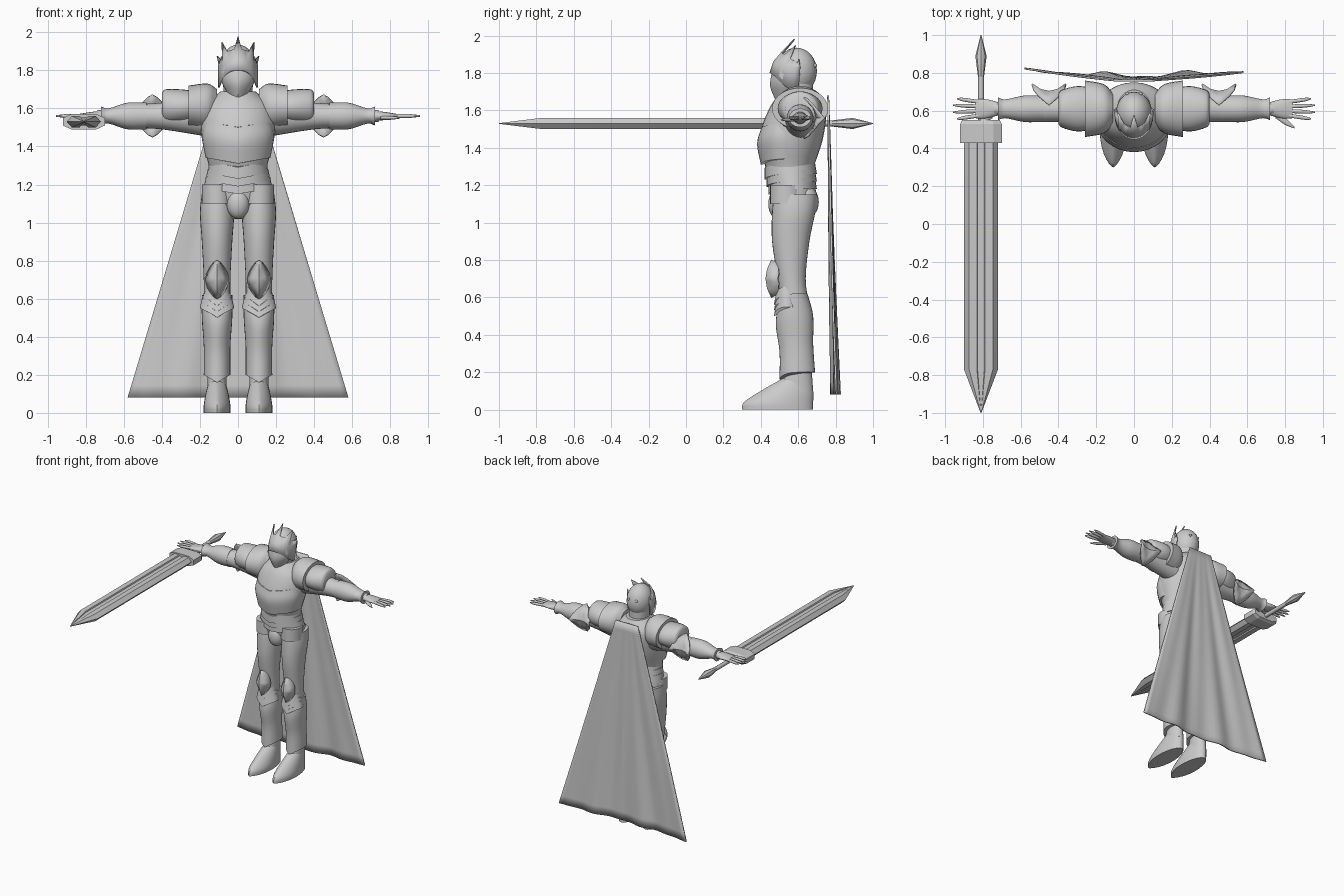
import bpy, bmesh, math
from mathutils import Vector

cube = bpy.data.objects.get("Cube")
if cube:
    bpy.data.objects.remove(cube)

GREY = (0.6, 0.6, 0.6, 1)
plain_grey = bpy.data.materials.new("plain grey")
plain_grey.use_nodes = True
plain_grey.diffuse_color = GREY
plain_grey.node_tree.nodes["Principled BSDF"].inputs["Base Color"].default_value = GREY

SIDES = 28
LEG_X, ARM_Y, ARM_Z = .11, .61, 1.56
SWORD_X, SWORD_Z = -.81, 1.53


def make(name, verts, faces, angle=35, thickness=0):
    """Mesh object with outward normals and sharp-edged smooth shading."""
    mesh = bpy.data.meshes.new(name)
    mesh.from_pydata([tuple(v) for v in verts], [], faces)
    bm = bmesh.new()
    bm.from_mesh(mesh)
    bmesh.ops.recalc_face_normals(bm, faces=bm.faces)
    bm.to_mesh(mesh)
    bm.free()
    mesh.materials.append(plain_grey)
    ob = bpy.data.objects.new(name, mesh)
    bpy.context.collection.objects.link(ob)
    if thickness:
        plate = ob.modifiers.new("thickness", "SOLIDIFY")
        plate.thickness, plate.offset = thickness, 0
    bpy.ops.object.select_all(action="DESELECT")
    ob.select_set(True)
    bpy.context.view_layer.objects.active = ob
    bpy.ops.object.shade_smooth_by_angle(angle=math.radians(angle))
    return ob


def both(ob):
    """Name the part left and add its mirrored right twin."""
    twin = ob.copy()
    twin.data = ob.data.copy()
    for v in twin.data.vertices:
        v.co.x *= -1
    twin.data.flip_normals()
    twin.name, ob.name = "right_" + ob.name, "left_" + ob.name
    bpy.context.collection.objects.link(twin)


def smooth(rows, steps=4):
    """Run a smooth curve through the profile rows."""
    p = [Vector(row) for row in rows]
    p = [2 * p[0] - p[1]] + p + [2 * p[-1] - p[-2]]
    curve = []
    for a, b, c, d in zip(p, p[1:], p[2:], p[3:]):
        for k in range(steps):
            t = k / steps
            curve.append(b + ((c - a) * t + (2 * a - 5 * b + 4 * c - d) * t * t
                              + (3 * b - 3 * c + d - a) * t ** 3) / 2)
    return curve + [p[-2]]


def circle(sides=SIDES):
    return [(math.cos(math.tau * i / sides), math.sin(math.tau * i / sides)) for i in range(sides)]


def loft(name, rings, angle=35):
    """Skin a list of rings and cap both ends."""
    n = len(rings[0])
    verts = [point for ring in rings for point in ring]
    faces = [(k * n + i, k * n + (i + 1) % n, (k + 1) * n + (i + 1) % n, (k + 1) * n + i)
             for k in range(len(rings) - 1) for i in range(n)]
    faces += [tuple(range(n)), tuple(range(len(verts) - n, len(verts)))]
    return make(name, verts, faces, angle)


def upright(name, rows, x=0, dip=0, point=1):
    """Loft up z from rows of height, half width, front and back."""
    rings = []
    for z, width, front, back in smooth(rows):
        ring = []
        for c, s in circle():
            ahead = s < -.001
            w = math.copysign(abs(c) ** (point if ahead else 1), c)
            drop = dip * (1 - abs(c)) if ahead else 0
            ring.append((x + width * w, (front + back + s * (back - front)) / 2, z - drop))
        rings.append(ring)
    return loft(name, rings)


def sideways(name, rows, z=ARM_Z, y=ARM_Y, lean=0):
    """Loft along x from rows of distance, half depth and half height."""
    start = rows[0][0]
    return loft(name, [[(x, y + lean * (x - start) + depth * c, z + height * s) for c, s in circle()]
                       for x, depth, height in smooth(rows)])


def along_sword(name, rows, outline, angle=20):
    """Loft an outline along y from rows of distance, half width and half height."""
    return loft(name, [[(SWORD_X + p * width, y, SWORD_Z + q * height) for p, q in outline]
                       for y, width, height in rows], angle)


def ball(name, centre, size):
    bm = bmesh.new()
    bmesh.ops.create_uvsphere(bm, u_segments=24, v_segments=16, radius=1)
    verts = [[c + s * q for c, s, q in zip(centre, size, v.co)] for v in bm.verts]
    faces = [[v.index for v in f.verts] for f in bm.faces]
    bm.free()
    return make(name, verts, faces)


def dish(name, centre, width, height, ends, sides):
    """Pointed diamond plate whose tips and sides sweep along y."""
    verts = [centre]
    n = 16
    for reach in (.5, 1):
        for c, s in circle(n):
            px, pz = (math.copysign(abs(v) ** 1.4, v) * reach for v in (c, s))
            sweep = (ends * abs(s) + sides * abs(c)) * reach * reach
            verts.append((centre[0] + width * px, centre[1] + sweep, centre[2] + height * pz))
    faces = []
    for i in range(n):
        a, b = 1 + i, 1 + (i + 1) % n
        faces += [(0, a, b), (a, a + n, b + n, b)]
    return make(name, verts, faces, 40, .01)


# Helmet, visor and collar
ball("helmet", (0, .59, 1.81), (.095, .11, .125))
upright("neck", [(1.6, .07, .53, .68), (1.75, .08, .5, .68)])
upright("visor", [(1.67, .05, .48, .58), (1.75, .09, .45, .62), (1.83, .09, .46, .62)], dip=.02, point=1.3)
upright("collar", [(1.6, .1, .46, .74), (1.68, .09, .48, .7)], dip=.04)
both(ball("helmet_rivet", (.035, .69, 1.84), (.01, .01, .01)))

# Spiked brow crest, wrapped round the front of the helmet
low, middle, top = [], [], []
count = 17
for i in range(count):
    turn = math.radians(200 * i / (count - 1) - 100)
    s, c = math.sin(turn), math.cos(turn)
    low.append((.1 * s, .58 - .13 * c, 1.8 - .09 * abs(s) ** 3))
    middle.append((.1 * s, .59 - .12 * c, 1.86 - .03 * abs(s)))
    if i % 4 == 0:
        top.append((.11 * s, .6 - .02 * c, 1.89 + .09 * c))
    else:
        top.append((.09 * s, .6 - .09 * c, 1.85 + .06 * c))
make("crest", low + middle + top, [(k + i, k + i + 1, k + i + 1 + count, k + i + count)
                                   for k in (0, count) for i in range(count - 1)], 30, .008)

# Torso, breastplate and waist bands
upright("torso", [(1.19, .16, .45, .69), (1.28, .15, .43, .68), (1.44, .19, .39, .73),
                  (1.6, .19, .44, .75), (1.69, .09, .5, .71)])
upright("breastplate", [(1.34, .17, .4, .65), (1.45, .19, .38, .67), (1.53, .18, .4, .67)], dip=.03, point=1.1)
for i in range(3):
    z, width, front = 1.29 - .04 * i, .15 + .01 * i, .42 + .01 * i
    upright("waist_band", [(z - .03, width + .01, front, .7), (z + .03, width, front, .69)], dip=.03)

# Hips, codpiece and hip plates
upright("hips", [(1.02, .08, .52, .66), (1.1, .17, .47, .7), (1.2, .17, .45, .69)])
ball("codpiece", (0, .49, 1.1), (.06, .05, .08))
both(ball("seat", (.08, .64, 1.11), (.08, .07, .09)))
both(upright("hip_plate", [(1.1, .08, .45, .63), (1.2, .08, .45, .62)], LEG_X))

# Legs, greaves and pointed feet
both(upright("leg", [(.55, .07, .51, .66), (.7, .07, .49, .64), (.9, .08, .46, .66),
                     (1.05, .09, .46, .69), (1.15, .08, .47, .7)], LEG_X))
both(upright("greave", [(.2, .07, .5, .69), (.35, .07, .5, .68), (.5, .08, .48, .68), (.62, .08, .5, .65)],
             LEG_X, dip=.04))
for i in range(3):
    z, width = .64 - .03 * i, .07 + .01 * i
    both(upright("knee_band", [(z - .03, width, .47, .61), (z + .02, width - .01, .48, .6)],
                 LEG_X, dip=.05, point=1.2))
both(dish("knee_cap", (LEG_X, .43, .7), .06, .1, ends=.03, sides=.06))
both(upright("ankle", [(.1, .05, .5, .68), (.24, .05, .54, .67)], LEG_X))
both(upright("foot", [(0, .07, .3, .68), (.04, .07, .31, .68), (.1, .06, .4, .68), (.18, .04, .54, .66)],
             LEG_X, point=1.4))

# Shoulders, arms and elbow guards
both(sideways("shoulder_plate", [(.11, .08, .09), (.16, .13, .12), (.26, .15, .11)], 1.61))
both(sideways("upper_arm_plate", [(.22, .11, .08), (.3, .12, .09), (.38, .1, .09), (.4, .08, .07)], 1.61))
both(sideways("arm", [(.15, .09, .11), (.4, .07, .07), (.57, .07, .06), (.66, .05, .04), (.74, .03, .03)]))
both(sideways("forearm_guard", [(.48, .07, .07), (.58, .07, .07), (.68, .05, .04), (.72, .06, .05)]))
both(dish("elbow_guard", (.45, .7, ARM_Z), .09, .11, ends=-.07, sides=.04))

# Hands
both(sideways("palm", [(.7, .03, .03), (.78, .05, .02), (.84, .05, .01)]))
for i, name in enumerate(["index", "middle", "ring", "little"]):
    spread = i - 1.5
    end = .96 - .01 * spread ** 2
    both(sideways(name + "_finger", [(.82, .01, .01), (.9, .01, .01), (end, .004, .004)],
                  y=ARM_Y + .024 * spread, lean=.1 * spread))
both(sideways("thumb", [(.75, .02, .01), (.8, .02, .01), (.85, .004, .004)], ARM_Z - .01, .58, lean=-.7))

# Cape, flaring and rippling towards the hem
columns, rows, verts = 32, 24, []
for j in range(rows + 1):
    t = j / rows
    for i in range(columns + 1):
        u = 2 * i / columns - 1
        ripple = .01 * t * math.cos(9 * u + 2 * t) + .006 * t * math.sin(17 * u)
        verts.append((u * (.1 + .48 * t), .76 + t * (.02 + .03 * abs(u)) + ripple, 1.68 - 1.6 * t))
row = columns + 1
make("cape", verts, [(k, k + 1, k + 1 + row, k + row)
                     for j in range(rows) for k in range(j * row, j * row + columns)], 60, .01)

# Sword with a grooved blade, lying along y in the right hand
half = [(1, 0), (.7, 1), (.24, 1), (.2, .7), (-.2, .7), (-.24, 1), (-.7, 1)]
along_sword("blade", [(-1, .002, .002), (-.77, .09, .03), (.45, .09, .03)], half + [(-p, -q) for p, q in half])
corner = [(1, .5), (.6, 1), (-.6, 1), (-1, .5)]
along_sword("sword_guard", [(.43, .11, .04), (.53, .11, .04), (.55, .1, .03)],
            corner + [(-p, -q) for p, q in corner])
along_sword("grip", [(.54, .016, .016), (.8, .016, .016)], circle(8), 50)
along_sword("pommel", [(.78, .016, .016), (.89, .03, .03), (1, .002, .002)], circle(8))
